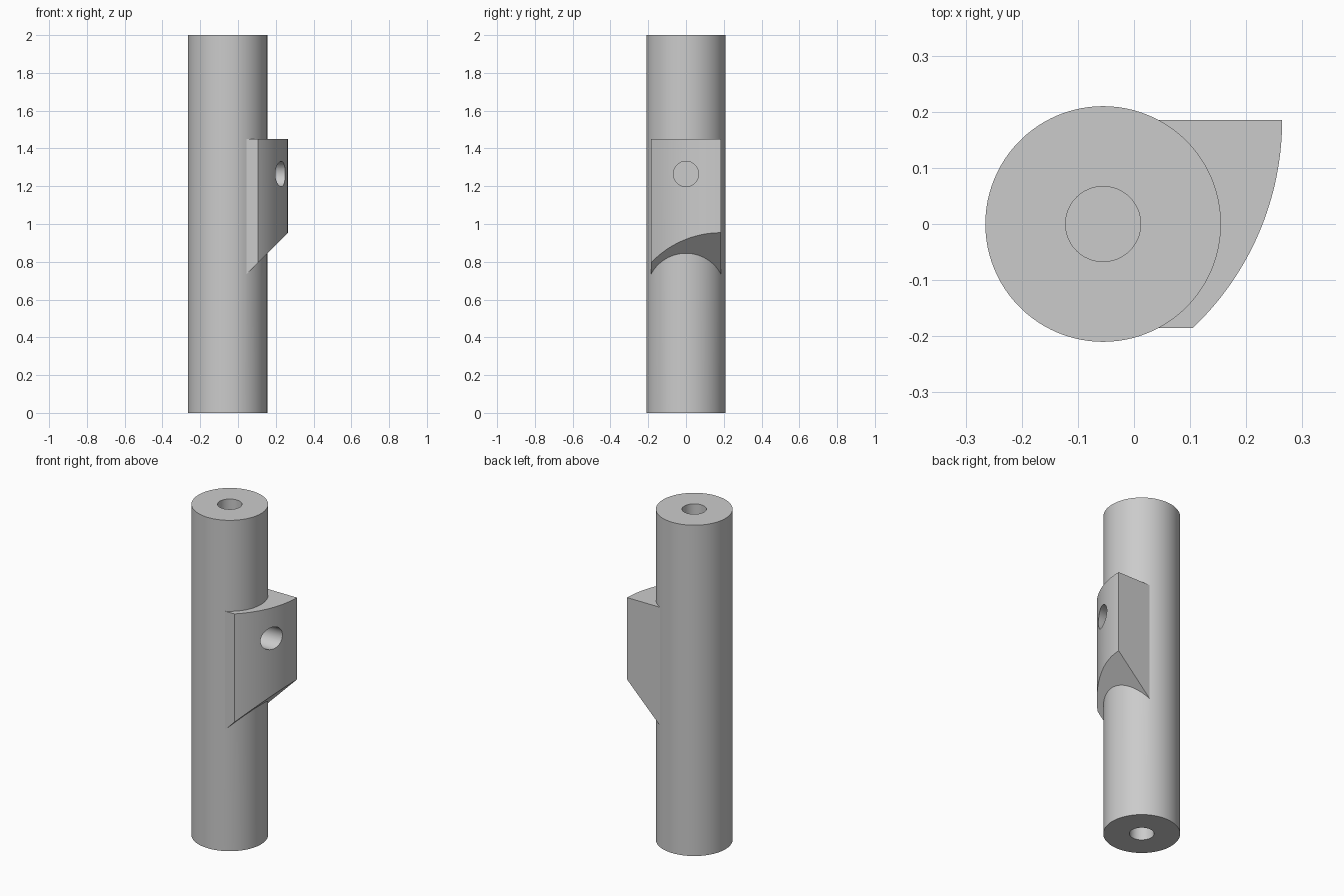
import bpy, bmesh, math
from mathutils import Matrix, Vector

cube = bpy.data.objects.get("Cube")
if cube:
    bpy.data.objects.remove(cube, do_unlink=True)

SHAFT_X, SHAFT_R = -0.055, 0.21
HOLE_R, HOLE_Z, BORE_DEPTH = 0.067, 1.265, 0.4

steel = bpy.data.materials.new("Grey")
steel.use_nodes = True
GREY = (0.6, 0.6, 0.6, 1)
steel.diffuse_color = GREY
steel.node_tree.nodes["Principled BSDF"].inputs["Base Color"].default_value = GREY


def add_object(name, bm):
    bmesh.ops.recalc_face_normals(bm, faces=bm.faces)
    mesh = bpy.data.meshes.new(name)
    bm.to_mesh(mesh)
    bm.free()
    mesh.materials.append(steel)
    obj = bpy.data.objects.new(name, mesh)
    bpy.context.collection.objects.link(obj)
    return obj


def cylinder(name, start, end, radius, sides):
    start, end = Vector(start), Vector(end)
    axis = end - start
    turn = axis.to_track_quat("Z", "Y").to_matrix().to_4x4()
    bm = bmesh.new()
    bmesh.ops.create_cone(bm, cap_ends=True, segments=sides, radius1=radius,
                          radius2=radius, depth=axis.length,
                          matrix=Matrix.Translation((start + end) / 2) @ turn)
    return add_object(name, bm)


def combine(target, other, operation):
    mod = target.modifiers.new(other.name, "BOOLEAN")
    mod.operation, mod.object, mod.solver = operation, other, "EXACT"
    bpy.context.view_layer.objects.active = target
    bpy.ops.object.modifier_apply(modifier=mod.name)
    bpy.data.objects.remove(other, do_unlink=True)


# Round shaft
shaft = cylinder("shaft_with_fin", (SHAFT_X, 0, 0), (SHAFT_X, 0, 2), SHAFT_R, 96)

# Fin: curved outer face, flat sides, underside sloping at 45 degrees
HALF, ARC_R, TIP_X, STEPS = 0.185, 0.51, 0.264, 32
sweep = math.asin(2 * HALF / ARC_R)
outline = [(-0.03, HALF), (-0.03, -HALF)]
for i in range(STEPS + 1):
    a = -sweep * (1 - i / STEPS)
    outline.append((TIP_X - ARC_R + ARC_R * math.cos(a), HALF + ARC_R * math.sin(a)))
bm = bmesh.new()
low = [bm.verts.new((x, y, x + 0.69)) for x, y in outline]
high = [bm.verts.new((x, y, 1.45)) for x, y in outline]
bm.faces.new(low)
bm.faces.new(high)
for i in range(len(low)):
    j = (i + 1) % len(low)
    bm.faces.new((low[i], low[j], high[j], high[i]))
fin = add_object("fin", bm)
combine(shaft, fin, "UNION")

# Blind holes in both ends and through the fin face
holes = [
    ("top_bore", (SHAFT_X, 0, 2 - BORE_DEPTH), (SHAFT_X, 0, 2.1)),
    ("bottom_bore", (SHAFT_X, 0, -0.1), (SHAFT_X, 0, BORE_DEPTH)),
    ("cross_hole", (SHAFT_X, 0, HOLE_Z), (0.4, 0, HOLE_Z)),
]
for name, start, end in holes:
    combine(shaft, cylinder(name, start, end, HOLE_R, 48), "DIFFERENCE")

# Smooth round surfaces, crisp edges
bpy.ops.object.select_all(action="DESELECT")
shaft.select_set(True)
bpy.context.view_layer.objects.active = shaft
bpy.ops.object.shade_smooth_by_angle(angle=math.radians(20))
